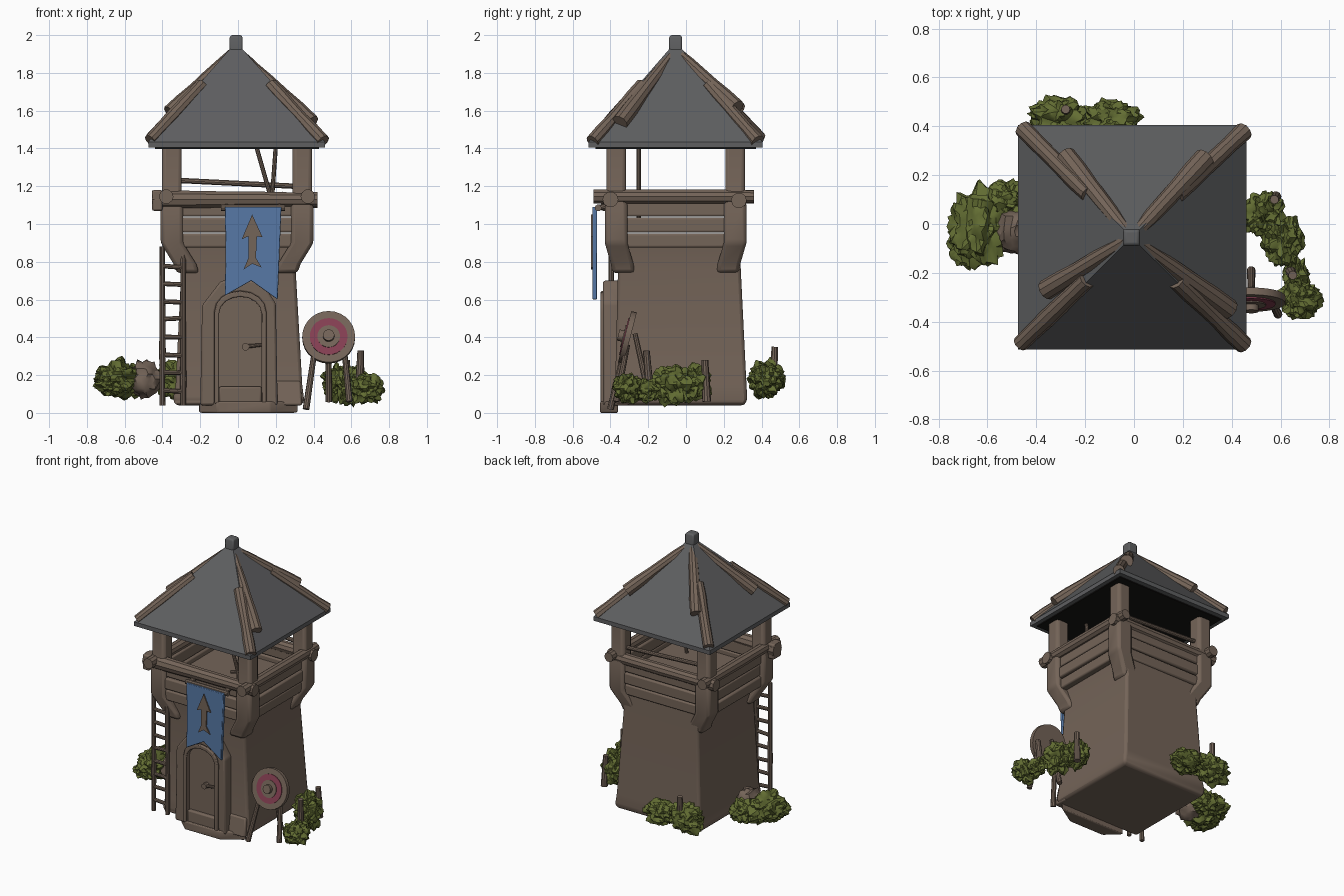
import bpy, bmesh, math, random
from mathutils import Vector, noise

random.seed(4)

def material(name, col):
    m = bpy.data.materials.new(name)
    m.diffuse_color = (*col, 1)
    return m

WOOD = material("brown wood", (0.175, 0.128, 0.098))
SLATE = material("grey roof", (0.112, 0.114, 0.118))
BLUE = material("blue cloth", (0.095, 0.19, 0.38))
GREEN = material("leaf green", (0.125, 0.155, 0.033))
PINK = material("target pink", (0.235, 0.05, 0.085))
DARK = material("dark underside", (0.008, 0.007, 0.006))

def make(name, verts, faces, mat, bevel=0):
    me = bpy.data.meshes.new(name)
    me.from_pydata(verts, [], faces)
    bm = bmesh.new()
    bm.from_mesh(me)
    bmesh.ops.recalc_face_normals(bm, faces=bm.faces)
    bm.to_mesh(me)
    bm.free()
    me.materials.append(mat)
    ob = bpy.data.objects.new(name, me)
    bpy.context.collection.objects.link(ob)
    if bevel:
        b = ob.modifiers.new("worn edges", 'BEVEL')
        b.width, b.segments = bevel, 2
    return ob

def bridge(rings):
    """Faces joining equal rings, with end caps."""
    n = len(rings[0])
    faces = [tuple(range(n)), tuple(range(n * (len(rings) - 1), n * len(rings)))]
    for k in range(len(rings) - 1):
        for i in range(n):
            j = (i + 1) % n
            faces.append((k*n + i, k*n + j, k*n + n + j, k*n + n + i))
    return [v for r in rings for v in r], faces

def loft(name, sections, mat, bevel=0):
    """Stack of rectangles (z, x0, x1, y0, y1)."""
    rings = [[(a, c, z), (b, c, z), (b, d, z), (a, d, z)] for z, a, b, c, d in sections]
    return make(name, *bridge(rings), mat, bevel)

def box(name, x0, x1, y0, y1, z0, z1, mat=WOOD, bevel=0.01):
    return loft(name, [(z0, x0, x1, y0, y1), (z1, x0, x1, y0, y1)], mat, bevel)

def prism(name, pts, y0, y1, mat, bevel=0):
    """Front outline (x, z) pushed along y."""
    return make(name, *bridge([[(x, y, z) for x, z in pts] for y in (y0, y1)]), mat, bevel)

def log(name, a, b, r0, r1=None, mat=WOOD, sides=10, rough=0.0, steps=1):
    a, b = Vector(a), Vector(b)
    r1 = r0 if r1 is None else r1
    q = (b - a).to_track_quat('Z', 'Y')
    rings = []
    for s in range(steps + 1):
        t = s / steps
        r = (r0 + (r1 - r0) * t) * random.uniform(1 - rough, 1 + rough)
        rings.append([a.lerp(b, t) + q @ Vector((r * math.cos(i * math.tau / sides),
                      r * math.sin(i * math.tau / sides), 0)) for i in range(sides)])
    return make(name, *bridge(rings), mat)

def blob(name, c, r, mat, amount, sub=4):
    bm = bmesh.new()
    bmesh.ops.create_icosphere(bm, subdivisions=sub, radius=1)
    for v in bm.verts:
        p = v.co.copy()
        k = 1 + amount * (noise.noise(p * 2.5 + Vector(c) * 9) + 0.6 * noise.noise(p * 6 + Vector(c) * 5))
        v.co = Vector([c[i] + p[i] * r[i] * k for i in range(3)])
    me = bpy.data.meshes.new(name)
    bm.to_mesh(me)
    bm.free()
    me.materials.append(mat)
    bpy.context.collection.objects.link(bpy.data.objects.new(name, me))

# Tower body with flared foot
loft("tower_body", [(0.04, -0.33, 0.34, -0.37, 0.31), (0.07, -0.345, 0.35, -0.385, 0.325),
                    (0.15, -0.33, 0.34, -0.375, 0.32), (0.76, -0.30, 0.305, -0.36, 0.29),
                    (0.90, -0.33, 0.325, -0.375, 0.285)], WOOD, 0.02)
loft("front_plinth", [(0.04, -0.2, 0.34, -0.41, -0.3), (0.17, -0.19, 0.33, -0.385, -0.3)], WOOD, 0.01)

# Corner posts that flare out of the body and carry the roof
for sx, x0, x1 in ((-1, -0.41, -0.29), (1, 0.28, 0.40)):
    for sy, y0, y1 in ((-1, -0.43, -0.31), (1, 0.20, 0.32)):
        dx, dy = -sx * 0.085, -sy * 0.04
        loft("corner_post", [(0.74, x0 + dx, x1 + dx, y0 + dy, y1 + dy),
                             (0.79, x0 + dx * 0.8, x1 + dx * 0.8, y0 + dy * 0.8, y1 + dy * 0.8),
                             (0.90, x0, x1, y0, y1), (1.10, x0, x1, y0, y1),
                             (1.13, x0 + 0.008, x1 - 0.008, y0 + 0.008, y1 - 0.008),
                             (1.43, x0 + 0.008, x1 - 0.008, y0 + 0.008, y1 - 0.008)], WOOD, 0.02)

# Parapet boards and lookout floor
for z0, z1 in ((0.875, 0.95), (0.955, 1.035), (1.04, 1.125)):
    for y in (-0.41, 0.255):
        j = random.uniform(-0.008, 0.008)
        box("parapet_board", -0.33, 0.32, y + j, y + 0.05 + j, z0, z1)
    for x in (-0.385, 0.325):
        j = random.uniform(-0.008, 0.008)
        box("parapet_board", x + j, x + 0.05 + j, -0.35, 0.24, z0, z1)
box("lookout_floor", -0.35, 0.34, -0.38, 0.27, 0.97, 1.0)

# Rails whose ends stick out past the posts
for x in (-0.38, 0.37):
    log("side_rail", (x, -0.49, 1.145), (x, 0.36, 1.145), 0.04, 0.036, rough=0.06, steps=6)
log("front_rail", (-0.455, -0.40, 1.13), (0.42, -0.40, 1.13), 0.05, 0.04, rough=0.06, steps=6)
log("back_rail", (-0.44, 0.28, 1.125), (0.42, 0.28, 1.125), 0.04, rough=0.06, steps=6)
log("thin_back_rail", (-0.3, 0.26, 1.23), (0.3, 0.26, 1.2), 0.015)
box("rail_end_block", -0.455, -0.40, -0.45, -0.36, 1.07, 1.18)

# Roof: slab edge, slope, dark underside, finial
cx, cy, top = -0.01, -0.055, 1.93
loft("roof", [(1.405, -0.475, 0.46, -0.515, 0.405), (1.435, -0.475, 0.46, -0.515, 0.405),
              (top, cx - 0.03, cx + 0.03, cy - 0.03, cy + 0.03)], SLATE)
box("roof_underside", -0.44, 0.43, -0.48, 0.37, 1.398, 1.406, DARK, 0)
loft("roof_finial", [(1.90, -0.045, 0.025, -0.09, -0.02), (1.985, -0.045, 0.025, -0.09, -0.02),
                     (2.0, -0.038, 0.018, -0.083, -0.027)], SLATE, 0.008)

# Hip logs: a lower one from each corner, an upper one lapped over it
def on_roof(x, y, lift):
    return (x, y, top - 1.06 * max(abs(x - cx), abs(y - cy)) + lift)
for x, y, ux, uy in ((-0.455, 0.39, -0.28, 0.28), (0.45, 0.38, 0.29, 0.27),
                     (-0.465, -0.49, -0.36, -0.27), (0.45, -0.495, 0.39, -0.35)):
    log("lower_hip_log", on_roof(x, y, -0.005), on_roof(cx + (x - cx) * 0.4, cy + (y - cy) * 0.4, 0.0),
        0.036, 0.036, rough=0.08, steps=5)
    log("upper_hip_log", on_roof(ux, uy, 0.03), on_roof(cx + ux * 0.05, cy + uy * 0.05, -0.01),
        0.045, 0.028, rough=0.08, steps=5)

# Arched doorway, door, handle and step
def arch(x0, x1, z0, z1, n=8):
    c, r = (x0 + x1) / 2, (x1 - x0) / 2
    h = z1 - r * 0.8
    return [(x0, z0)] + [(c - r * math.cos(math.pi * i / n), h + r * 0.8 * math.sin(math.pi * i / n))
                         for i in range(n + 1)] + [(x1, z0)]
prism("door_surround", [(-0.20, 0.04), (-0.19, 0.57), (-0.09, 0.70), (0.12, 0.70), (0.20, 0.58),
      (0.21, 0.04)] + arch(-0.12, 0.145, 0.04, 0.64)[::-1], -0.44, -0.34, WOOD, 0.012)
prism("door_trim", arch(-0.125, 0.15, 0.05, 0.645) + arch(-0.10, 0.125, 0.05, 0.615)[::-1],
      -0.452, -0.40, WOOD, 0.006)
prism("door", arch(-0.11, 0.135, 0.05, 0.625), -0.415, -0.35, WOOD)
box("door_sill", -0.10, 0.125, -0.44, -0.40, 0.05, 0.14)
log("door_handle", (0.03, -0.435, 0.35), (0.125, -0.435, 0.36), 0.012, 0.009)
log("door_knob", (0.04, -0.41, 0.35), (0.04, -0.45, 0.35), 0.02)
step = [(-0.21, -0.36), (-0.11, -0.455), (0.17, -0.455), (0.32, -0.36)]
make("door_step", *bridge([[(x, y, z) for x, y in step] for z in (0.0, 0.06)]), WOOD, 0.008)

# Banner with swallowtail and arrow emblem
prism("banner", [(-0.07, 1.09), (-0.065, 0.85), (-0.07, 0.62), (0.07, 0.70), (0.21, 0.60),
                 (0.22, 0.85), (0.23, 1.09)], -0.495, -0.47, BLUE, 0.004)
prism("banner_arrow", [(0.075, 1.05), (0.13, 0.93), (0.10, 0.935), (0.095, 0.82), (0.125, 0.77),
                       (0.075, 0.79), (0.03, 0.76), (0.055, 0.82), (0.055, 0.935), (0.02, 0.92)],
      -0.503, -0.494, WOOD)
log("banner_pole", (-0.09, -0.465, 1.085), (0.25, -0.465, 1.085), 0.018)
for x in (-0.06, 0.22):
    log("banner_bracket", (x, -0.47, 1.085), (x, -0.39, 1.10), 0.016)

# Ladder at the front left corner
for x in (-0.40, -0.29):
    log("ladder_rail", (x, -0.395, 0.04), (x, -0.395, 0.88), 0.016, rough=0.12, steps=6)
for i in range(8):
    z = 0.12 + i * 0.094
    log("ladder_rung", (-0.405, -0.395, z), (-0.285, -0.395, z + random.uniform(-0.01, 0.01)), 0.013)

# Sticks and cross bar in the lookout
for a, b in (((0.10, -0.25, 1.40), (0.18, -0.25, 1.12)), ((0.20, -0.25, 1.41), (0.17, -0.25, 1.0)),
             ((0.12, -0.25, 1.13), (0.24, -0.25, 1.16))):
    log("lookout_stick", a, b, 0.012)

# Round practice target on a stand
c, n = Vector((0.48, -0.31, 0.40)), Vector((0, -1, 0.26)).normalized()
for name, r, a, b, m in (("target_board", 0.14, -0.015, 0.015, WOOD), ("target_ring", 0.10, 0.01, 0.020, PINK),
                         ("target_centre", 0.06, 0.016, 0.025, WOOD), ("target_boss", 0.03, 0.02, 0.05, WOOD)):
    log(name, c + n * a, c + n * b, r, mat=m, sides=28)
for a, b in (((0.36, -0.40, 0.02), (0.41, -0.32, 0.36)), ((0.59, -0.37, 0.06), (0.56, -0.31, 0.36)),
             ((0.48, -0.19, 0.06), (0.48, -0.27, 0.42))):
    log("target_leg", a, b, 0.018, 0.014)

# Stakes, rock and bushes round the foot
for a, b in (((0.64, -0.19, 0.08), (0.65, -0.21, 0.33)), ((0.58, 0.11, 0.06), (0.575, 0.10, 0.28)),
             ((-0.28, 0.46, 0.12), (-0.28, 0.47, 0.35))):
    log("stake", a, b, 0.024, 0.018)
blob("rock", (-0.49, -0.03, 0.18), (0.085, 0.09, 0.10), WOOD, 0.25, 3)
for x, y, z, a, b, h in ((-0.63, -0.01, 0.18, 0.12, 0.15, 0.095), (-0.53, 0.09, 0.17, 0.09, 0.08, 0.08),
                         (-0.66, -0.07, 0.15, 0.09, 0.10, 0.06),
                         (-0.31, 0.43, 0.18, 0.11, 0.09, 0.095), (-0.10, 0.42, 0.17, 0.11, 0.08, 0.08),
                         (0.53, 0.04, 0.16, 0.08, 0.09, 0.09), (0.61, -0.07, 0.15, 0.08, 0.10, 0.10),
                         (0.68, -0.31, 0.13, 0.08, 0.07, 0.075), (0.66, -0.21, 0.12, 0.05, 0.07, 0.06)):
    blob("bush", (x, y, z), (a, b, h), GREEN, 0.4)

# Smooth shading with sharp edges kept
bpy.ops.object.select_all(action='SELECT')
bpy.context.view_layer.objects.active = bpy.context.scene.objects["tower_body"]
bpy.ops.object.shade_smooth_by_angle(angle=math.radians(35))
